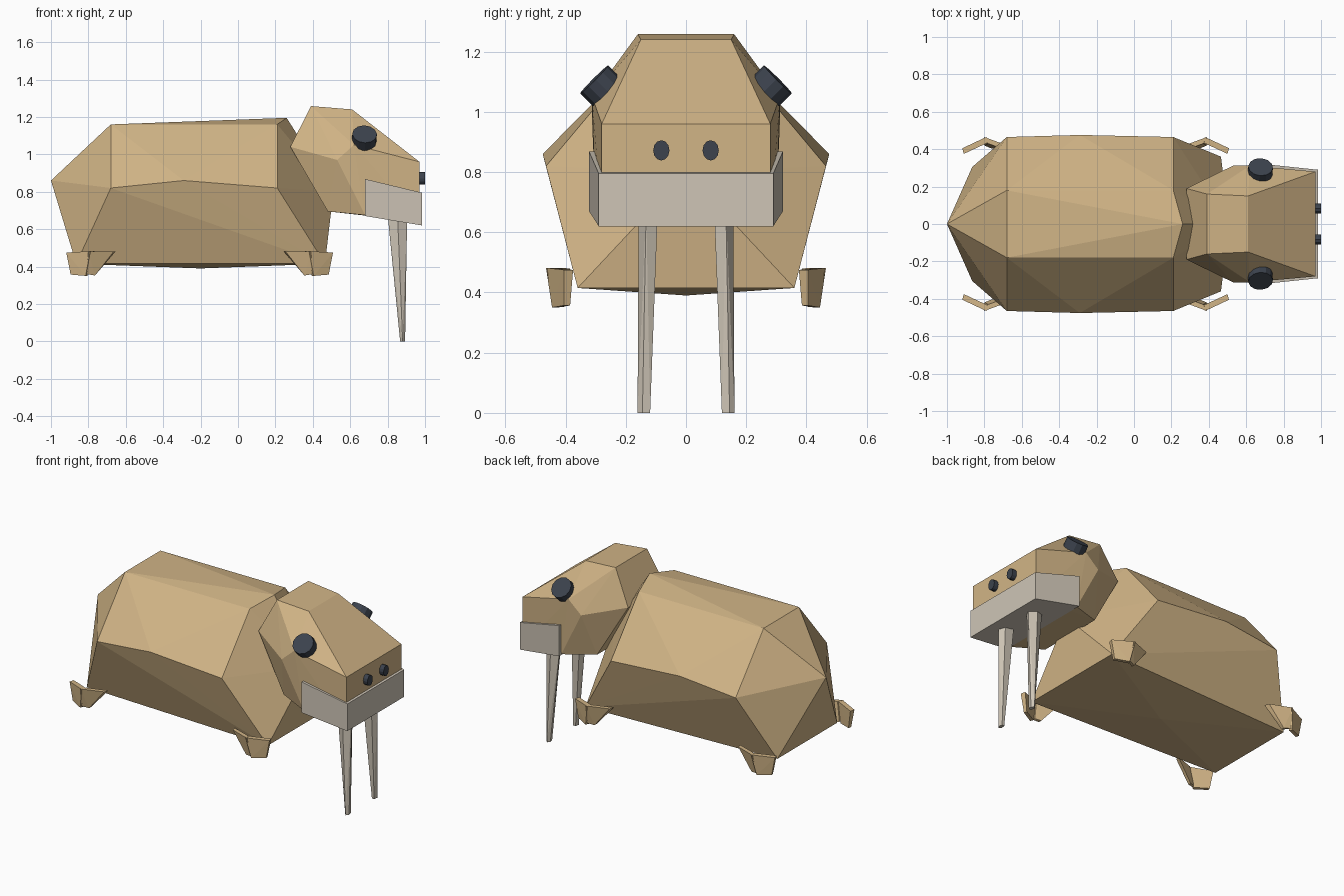
import bpy, bmesh, math
from mathutils import Vector

if "Cube" in bpy.data.objects:
    bpy.data.objects.remove(bpy.data.objects["Cube"])


def material(name, rgb):
    m = bpy.data.materials.new(name)
    m.diffuse_color = (*rgb, 1)
    m.use_nodes = True
    m.node_tree.nodes["Principled BSDF"].inputs["Base Color"].default_value = m.diffuse_color
    return m


TAN = material("tan hide", (0.64, 0.46, 0.24))
IVORY = material("ivory grey", (0.62, 0.56, 0.47))
DARK = material("dark slate", (0.045, 0.055, 0.075))


def finish(name, bm, mat):
    bmesh.ops.recalc_face_normals(bm, faces=bm.faces)
    mesh = bpy.data.meshes.new(name)
    bm.to_mesh(mesh)
    bm.free()
    mesh.materials.append(mat)
    ob = bpy.data.objects.new(name, mesh)
    bpy.context.collection.objects.link(ob)
    return ob


def hull(name, points, mat):
    """Faceted convex solid around a few corner points."""
    bm = bmesh.new()
    for p in points:
        bm.verts.new(p)
    res = bmesh.ops.convex_hull(bm, input=bm.verts)
    junk = {g for g in res["geom_interior"] if isinstance(g, bmesh.types.BMVert)}
    if junk:
        bmesh.ops.delete(bm, geom=list(junk), context='VERTS')
    return finish(name, bm, mat)


def both_sides(points):
    return [(x, s * y, z) for x, y, z in points for s in ((1, -1) if y else (1,))]


def disc(name, outer, axis, radius, depth, mat, sides=12, squash=1.0):
    """Short cylinder whose outer cap is centred on 'outer'."""
    bm = bmesh.new()
    bmesh.ops.create_cone(bm, cap_ends=True, segments=sides,
                          radius1=radius, radius2=radius, depth=depth)
    axis = Vector(axis).normalized()
    bmesh.ops.scale(bm, vec=(1, squash, 1), verts=bm.verts)
    bmesh.ops.transform(bm, verts=bm.verts,
                        matrix=axis.to_track_quat('Z', 'Y').to_matrix().to_4x4())
    bmesh.ops.translate(bm, verts=bm.verts, vec=Vector(outer) - axis * depth / 2)
    return finish(name, bm, mat)


# Body: bulky faceted trunk
hull("body", both_sides([
    (-1.0, 0, 0.86), (-0.68, 0.18, 1.16), (-0.68, 0.465, 0.82),
    (-0.29, 0.476, 0.86), (0.21, 0.465, 0.82), (0.21, 0.18, 1.16),
    (0.26, 0, 1.195), (0.51, 0, 0.80), (0.465, 0.36, 0.415),
    (-0.865, 0.305, 0.415), (-0.2, 0, 0.39)]), TAN)

# Head: wedge sloping down to a flat snout
hull("head", both_sides([
    (0.28, 0.19, 1.04), (0.39, 0.16, 1.258), (0.61, 0.15, 1.24),
    (0.53, 0.312, 0.97), (0.62, 0.312, 1.05), (0.97, 0.28, 0.96),
    (0.97, 0.28, 0.64), (0.68, 0.30, 0.675), (0.48, 0.22, 0.695)]), TAN)

# Muzzle: pale block wrapped round the lower snout
hull("muzzle", both_sides([
    (0.983, 0.29, 0.62), (0.983, 0.29, 0.795),
    (0.68, 0.322, 0.67), (0.68, 0.322, 0.868)]), IVORY)

for s, side in ((1, "left"), (-1, "right")):
    # Tusk: tapering five-sided spike
    tusk = []
    for x, y, z, rx, ry in ((0.852, 0.122, 0.68, 0.055, 0.035),
                            (0.88, 0.138, 0.0, 0.014, 0.023)):
        for i in range(5):
            a = math.tau * i / 5 + 0.3
            tusk.append((x + rx * math.cos(a), s * (y + ry * math.sin(a)), z))
    hull("tusk_" + side, tusk, IVORY)

    # Eye and nostril
    disc("eye_" + side, (0.677, s * 0.305, 1.108), (0.06, s * 0.72, 0.72),
         0.066, 0.06, DARK, 12)
    disc("nostril_" + side, (1.0, s * 0.082, 0.872), (1, 0, 0),
         0.027, 0.05, DARK, 12, 1.25)

    # Feet: two tapering plates meeting in a V
    for end in ("front", "back"):
        def place(pts):
            return [((-0.41 - x) if end == "front" else x, s * y, z)
                    for x, y, z in pts]
        hull(f"{end}_flipper_{side}", place([
            (-0.91, 0.375, 0.475), (-0.918, 0.405, 0.475),
            (-0.79, 0.465, 0.482), (-0.77, 0.44, 0.482),
            (-0.89, 0.385, 0.357), (-0.895, 0.405, 0.357),
            (-0.815, 0.445, 0.35), (-0.805, 0.425, 0.35)]), TAN)
        hull(f"{end}_ankle_{side}", place([
            (-0.80, 0.465, 0.482), (-0.78, 0.43, 0.482),
            (-0.655, 0.385, 0.48), (-0.665, 0.415, 0.48),
            (-0.81, 0.44, 0.36), (-0.80, 0.42, 0.36),
            (-0.765, 0.425, 0.352), (-0.765, 0.405, 0.352)]), TAN)
